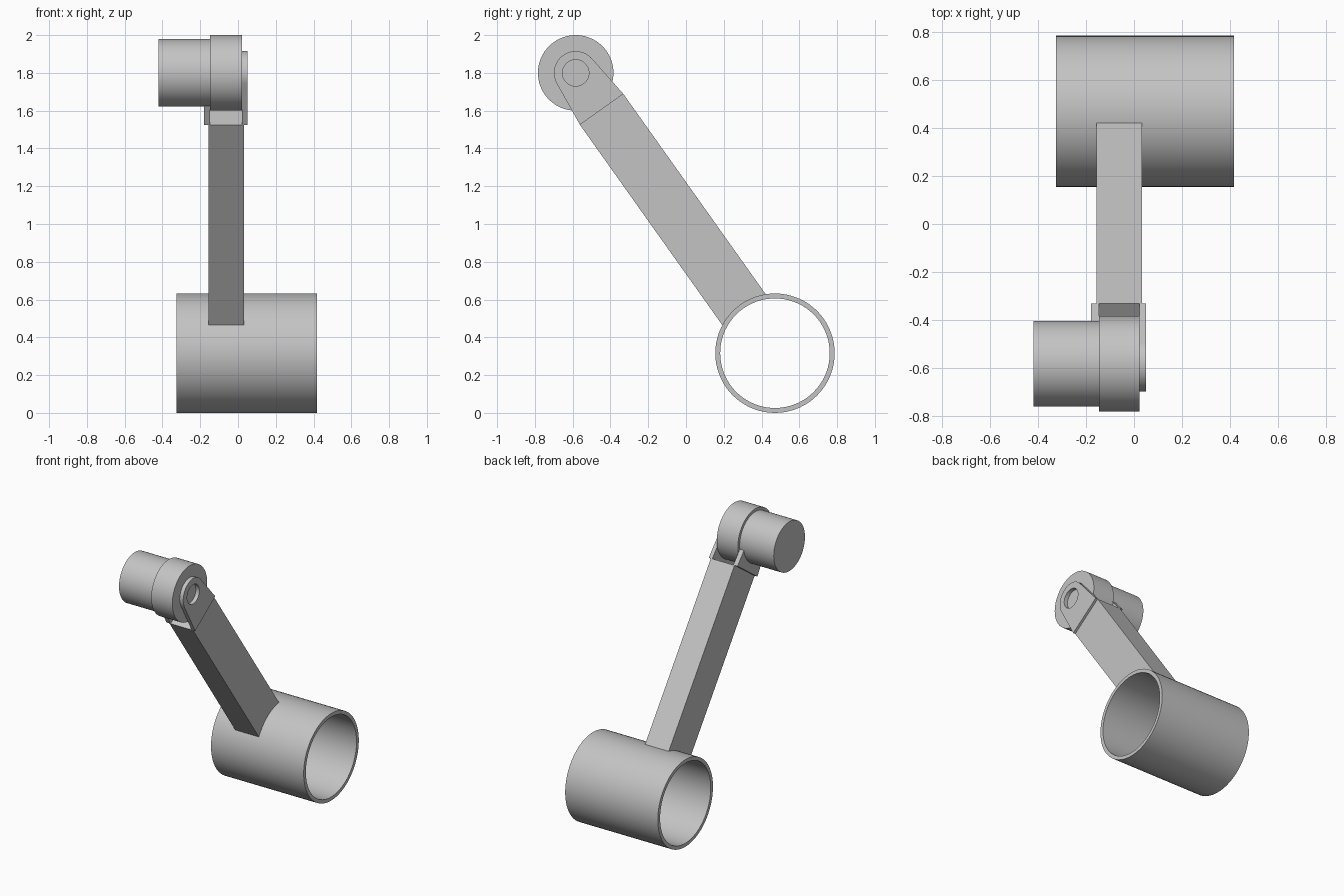
import bpy
import bmesh
from math import acos, atan2, cos, pi, sin
from mathutils import Vector

old = bpy.data.objects.get("Cube")
if old:
    bpy.data.objects.remove(old, do_unlink=True)

metal = bpy.data.materials.new("grey metal")
metal.use_nodes = True
GREY = (0.55, 0.55, 0.55, 1)
metal.diffuse_color = GREY
metal.node_tree.nodes["Principled BSDF"].inputs["Base Color"].default_value = GREY

# Layout in the side plane (y, z)
PIN = Vector((-0.584, 1.8))
TUBE = Vector((0.471, 0.316))
AXIS = (PIN - TUBE).normalized()
SIDE = Vector((-AXIS.y, AXIS.x))
HALF = 0.141
ARM_TOP = (PIN - TUBE).length - 0.237


def arc(centre, radius, start, end, count):
    step = (end - start) / count
    return [centre + radius * Vector((cos(start + i * step), sin(start + i * step)))
            for i in range(count + 1)]


def circle(centre, radius):
    return arc(centre, radius, 0, 2 * pi, 72)[:-1]


def prism(name, outline, x0, x1, hole=None):
    """Extrude a side outline along x; hole is a matching inner ring."""
    bm = bmesh.new()

    def ring(points, x):
        return [bm.verts.new((x, p.x, p.y)) for p in points]

    def bridge(a, b):
        for i in range(len(a)):
            j = (i + 1) % len(a)
            bm.faces.new((a[i], a[j], b[j], b[i]))

    a, b = ring(outline, x0), ring(outline, x1)
    bridge(a, b)
    if hole:
        c, d = ring(hole, x0), ring(hole, x1)
        bridge(c, d)
        bridge(a, c)
        bridge(b, d)
    else:
        bm.faces.new(a)
        bm.faces.new(b)
    bmesh.ops.recalc_face_normals(bm, faces=bm.faces)
    mesh = bpy.data.meshes.new(name)
    bm.to_mesh(mesh)
    bm.free()
    mesh.materials.append(metal)
    obj = bpy.data.objects.new(name, mesh)
    bpy.context.collection.objects.link(obj)
    bpy.ops.object.select_all(action="DESELECT")
    obj.select_set(True)
    bpy.context.view_layer.objects.active = obj
    bpy.ops.object.shade_smooth_by_angle(angle=pi / 6)
    return obj


# Open tube at the foot
prism("tube", circle(TUBE, 0.316), -0.325, 0.418, circle(TUBE, 0.29))

# Arm with its lower end curved to sit inside the tube wall
seat_radius = 0.303
heading = atan2(AXIS.y, AXIS.x)
spread = acos((seat_radius ** 2 - HALF ** 2) ** 0.5 / seat_radius)
top_left = TUBE + AXIS * ARM_TOP + SIDE * HALF
top_right = TUBE + AXIS * ARM_TOP - SIDE * HALF
saddle = arc(TUBE, seat_radius, heading - spread, heading + spread, 12)
prism("arm", saddle + [top_left, top_right], -0.157, 0.033)

# Fork plates: rounded at the pin, tapering out to the arm
def tangent_angle(corner, sign):
    d = corner - PIN
    return atan2(d.y, d.x) + sign * acos(0.115 / d.length)


start = tangent_angle(top_right, 1)
end = tangent_angle(top_left, -1) % (2 * pi)
cap = arc(PIN, 0.115, start, end if end > start else end + 2 * pi, 40)


def between(a, b, count=10):
    return [a.lerp(b, i / count) for i in range(1, count)]


plate = (cap + between(cap[-1], top_left) + [top_left]
         + between(top_left, top_right, 16) + [top_right]
         + between(top_right, cap[0]))
eye = [PIN + (p - PIN).normalized() * 0.07 for p in plate]
prism("left_fork_plate", plate, 0.022, 0.05, eye)
prism("right_fork_plate", plate, -0.18, -0.147)

# Roller between the plates and the hub beside it
prism("roller", circle(PIN, 0.2), -0.147, 0.022)
prism("hub", circle(PIN, 0.179), -0.42, -0.147)
